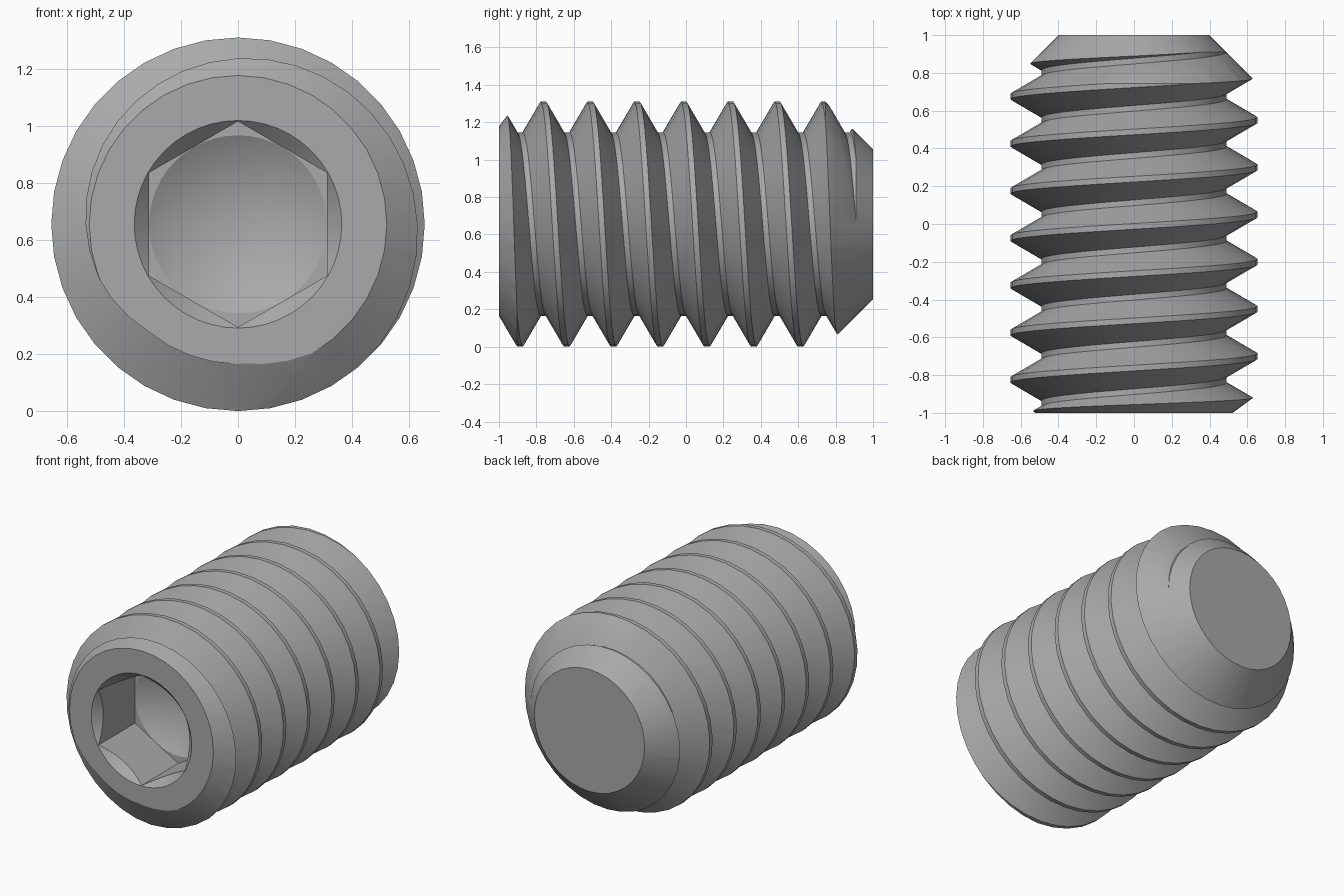
import bpy, bmesh, math

if "Cube" in bpy.data.objects:
    bpy.data.objects.remove(bpy.data.objects["Cube"])

PITCH, CREST_R, ROOT_R, FLAT = 0.25, 0.655, 0.49, 0.015
CZ = CREST_R          # axis height, so the crests touch z = 0
SEG = 36

steel = bpy.data.materials.new("grey steel")
steel.diffuse_color = (0.4, 0.4, 0.4, 1)
steel.use_nodes = True
steel.node_tree.nodes["Principled BSDF"].inputs["Base Color"].default_value = steel.diffuse_color


def polar(r, t, y):
    return (r * math.cos(t), y, CZ + r * math.sin(t))


def finish(bm, name):
    bmesh.ops.recalc_face_normals(bm, faces=bm.faces)
    me = bpy.data.meshes.new(name)
    bm.to_mesh(me)
    bm.free()
    ob = bpy.data.objects.new(name, me)
    bpy.context.collection.objects.link(ob)
    me.materials.append(steel)
    return ob


def revolve(name, profile, n, start=0.0):
    """Closed solid from (radius, y) points, turned around the screw axis."""
    bm = bmesh.new()
    rings = [[bm.verts.new(polar(r, start + math.tau * i / n, y)) for i in range(n)]
             if r > 0 else [bm.verts.new((0, y, CZ))] for r, y in profile]
    for a, b in zip(rings, rings[1:]):
        for i in range(n):
            j = (i + 1) % n
            if len(b) == 1:
                bm.faces.new((a[i], a[j], b[0]))
            else:
                bm.faces.new((a[i], a[j], b[j], b[i]))
    for ring in (rings[0], rings[-1]):
        if len(ring) > 1:
            bm.faces.new(ring)
    return finish(bm, name)


def thread(name):
    """Helical 60 degree thread running past both ends of the screw."""
    bm = bmesh.new()
    half = PITCH / 2
    shape = [(-half + FLAT, ROOT_R), (-FLAT, CREST_R), (FLAT, CREST_R), (half - FLAT, ROOT_R)]
    cols = []
    for i in range(SEG + 1):
        t = math.tau * i / SEG
        cols.append([bm.verts.new(polar(r, t, 0.05 - PITCH * i / SEG + k * PITCH + dy))
                     for k in range(-6, 8) for dy, r in shape])
    for a, b in zip(cols, cols[1:]):
        for k in range(len(a) - 1):
            bm.faces.new((a[k], a[k + 1], b[k + 1], b[k]))
    bmesh.ops.remove_doubles(bm, verts=bm.verts, dist=1e-4)
    # close both open ends with fans
    rim = [e for e in bm.edges if e.is_boundary]
    tips = {s: bm.verts.new((0, 2.4 * s, CZ)) for s in (-1, 1)}
    for e in rim:
        s = 1 if e.verts[0].co.y > 0 else -1
        bm.faces.new((e.verts[0], e.verts[1], tips[s]))
    return finish(bm, name)


def boolean(ob, other, op):
    m = ob.modifiers.new(op, 'BOOLEAN')
    m.operation, m.solver, m.object = op, 'EXACT', other
    bpy.ops.object.modifier_apply(modifier=m.name)
    bpy.data.objects.remove(other)


screw = thread("set_screw")
bpy.context.view_layer.objects.active = screw
screw.select_set(True)

# both chamfered ends
blank = revolve("end_blank", [(0.522, -1), (0.72, -0.855), (0.72, 0.68), (0.40, 1)], SEG)
boolean(screw, blank, 'INTERSECT')

# hex socket, drill point and countersink
boolean(screw, revolve("hex_cutter", [(0.361, -1.1), (0.361, -0.62)], 6, math.pi / 6), 'DIFFERENCE')
boolean(screw, revolve("drill_cutter", [(0.312, -0.7), (0.312, -0.62), (0, -0.44)], 48), 'DIFFERENCE')
boolean(screw, revolve("countersink_cutter", [(0.464, -1.1), (0.264, -0.9)], 48), 'DIFFERENCE')

bpy.ops.object.shade_smooth_by_angle(angle=math.radians(25))
